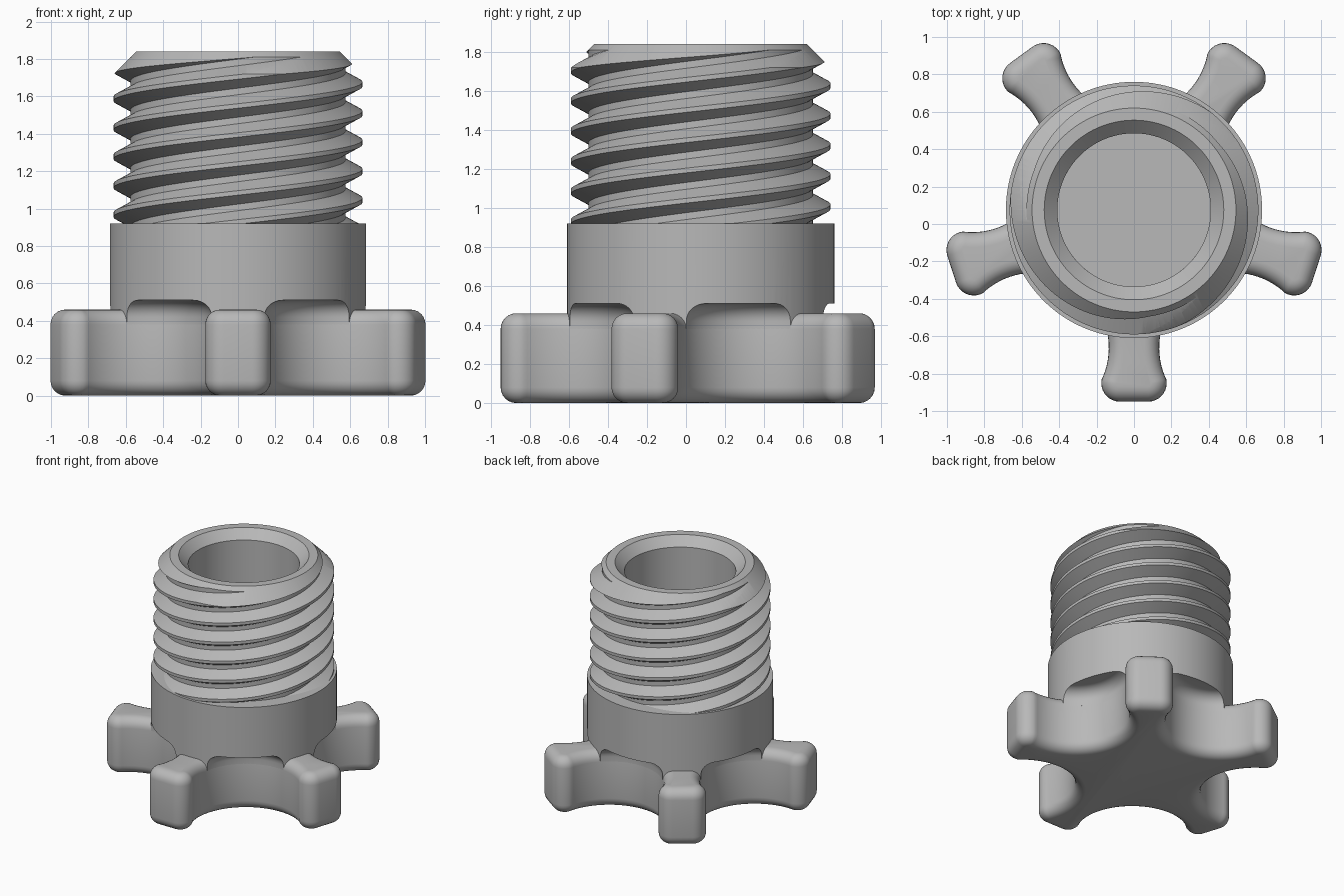
import bpy
import bmesh
from math import sin, cos, pi, radians, atan2

AXIS_Y = 0.075
ARMS = 5
GAP_DIST, GAP_R = 0.91, 0.40      # round scallop between two arms
STAR_TOP, COLLAR_TOP, TOP = 0.46, 0.92, 1.84
PITCH, STARTS = 0.155, 3
ROOT_R, CREST_R = 0.575, 0.665

if "Cube" in bpy.data.objects:
    bpy.data.objects.remove(bpy.data.objects["Cube"], do_unlink=True)

grey = bpy.data.materials.new("plain grey")
grey.use_nodes = True
colour = (0.48, 0.48, 0.48, 1)
grey.diffuse_color = colour
grey.node_tree.nodes["Principled BSDF"].inputs["Base Color"].default_value = colour


def finish_mesh(bm, name, x=0.0, y=AXIS_Y):
    bmesh.ops.recalc_face_normals(bm, faces=bm.faces[:])
    mesh = bpy.data.meshes.new(name)
    bm.to_mesh(mesh)
    bm.free()
    mesh.materials.append(grey)
    obj = bpy.data.objects.new(name, mesh)
    obj.location = (x, y, 0)
    bpy.context.collection.objects.link(obj)
    return obj


def loft(bm, rings):
    """Skin between equal, closed rings of vertices."""
    for a, b in zip(rings, rings[1:]):
        n = len(a)
        for i in range(n):
            bm.faces.new((a[i], a[(i + 1) % n], b[(i + 1) % n], b[i]))


def lathe(name, profile, closed=False, x=0.0, y=AXIS_Y, n=128):
    """Turn (radius, z) points round the axis; cap the ends or join them."""
    bm = bmesh.new()
    rings = [[bm.verts.new((r * cos(2 * pi * i / n), r * sin(2 * pi * i / n), z))
              for i in range(n)] for r, z in profile]
    if closed:
        loft(bm, rings + rings[:1])
    else:
        loft(bm, rings)
        bm.faces.new(rings[0])
        bm.faces.new(rings[-1])
    return finish_mesh(bm, name, x, y)


def boolean(obj, tool, operation):
    mod = obj.modifiers.new("cut", 'BOOLEAN')
    mod.operation, mod.solver, mod.object = operation, 'EXACT', tool
    bpy.context.view_layer.objects.active = obj
    bpy.ops.object.modifier_apply(modifier=mod.name)
    bpy.data.objects.remove(tool, do_unlink=True)


def smooth(obj, angle=32):
    bpy.ops.object.select_all(action='DESELECT')
    obj.select_set(True)
    bpy.context.view_layer.objects.active = obj
    bpy.ops.object.shade_smooth_by_angle(angle=radians(angle))


def arc(cx, cy, r, start, end, n):
    return [(cx + r * cos(start + (end - start) * i / n),
             cy + r * sin(start + (end - start) * i / n)) for i in range(n + 1)]


def star_outline(inset):
    """Five rounded arms joined by scallops, shrunk evenly by inset."""
    half = pi / ARMS
    cx, cy = GAP_DIST * cos(half), GAP_DIST * sin(half)
    kx, ky, q = 0.925, 0.075, 0.10
    meet = atan2(ky - cy, kx - cx)
    side = arc(cx, cy, GAP_R + inset, half - pi, meet, 18)
    side += arc(kx, ky, q - inset, meet + pi, 0, 10)[1:]
    arm = [(a, -l) for a, l in side] + [(a, l) for a, l in side[:0:-1]]
    points = []
    for k in range(ARMS):
        t = -pi / 2 + 2 * pi * k / ARMS
        points += [(a * cos(t) - l * sin(t), a * sin(t) + l * cos(t)) for a, l in arm]
    return points


# Star-shaped grip with rounded upper and lower edges
EDGE = 0.08
steps = [(EDGE * (1 - sin(pi / 2 * i / 6)), EDGE * (1 - cos(pi / 2 * i / 6)))
         for i in range(7)]
layers = steps + [(o, STAR_TOP - z) for o, z in reversed(steps)]
bm = bmesh.new()
rings = [[bm.verts.new((x, y, z)) for x, y in star_outline(o)] for o, z in layers]
loft(bm, rings)
bm.faces.new(rings[0])
bm.faces.new(rings[-1])
smooth(finish_mesh(bm, "star_grip"))

# Collar with the floor of the bore, hollowed above each scallop
BORE = 0.41
collar = lathe("collar", [(0.685, STAR_TOP - EDGE), (0.685, COLLAR_TOP),
                          (BORE, COLLAR_TOP), (BORE, STAR_TOP + 0.01)])
for k in range(ARMS):
    t = -pi / 2 + pi / ARMS + 2 * pi * k / ARMS
    profile = [(GAP_R, 0.2)] + arc(GAP_R - 0.09, 0.42, 0.09, 0, pi / 2, 8)
    cutter = lathe("scallop_cutter", profile, x=GAP_DIST * cos(t),
                   y=AXIS_Y + GAP_DIST * sin(t), n=96)
    boolean(collar, cutter, 'DIFFERENCE')
smooth(collar)

# Three-start screw thread: profile rows that climb round the axis
SEGMENTS, PERIODS = 144, 13
thread_profile = [(-0.06, ROOT_R), (-0.012, CREST_R), (0.012, CREST_R), (0.06, ROOT_R)]
bm = bmesh.new()
columns = []
for i in range(SEGMENTS):
    t = 2 * pi * i / SEGMENTS
    base = 1.51 - 8 * PITCH + STARTS * PITCH * i / SEGMENTS
    columns.append([bm.verts.new((r * cos(t), r * sin(t), base + k * PITCH + dz))
                    for k in range(PERIODS) for dz, r in thread_profile])
shift = STARTS * len(thread_profile)
for i in range(SEGMENTS):
    a, b = columns[i], columns[(i + 1) % SEGMENTS]
    if i == SEGMENTS - 1:
        b = b[shift:]
    for j in range(min(len(a), len(b)) - 1):
        bm.faces.new((a[j], b[j], b[j + 1], a[j + 1]))
for z, direction in ((COLLAR_TOP - 0.04, -1), (TOP + 0.04, 1)):
    bmesh.ops.bisect_plane(bm, geom=bm.verts[:] + bm.edges[:] + bm.faces[:],
                           plane_co=(0, 0, z), plane_no=(0, 0, direction),
                           clear_outer=True)
    rim = [e for e in bm.edges if e.is_boundary
           and all(abs(v.co.z - z) < 0.0001 for v in e.verts)]
    bmesh.ops.holes_fill(bm, edges=rim, sides=0)
thread = finish_mesh(bm, "threaded_neck")

# Trim the thread to a tube with chamfered mouth
tube = lathe("thread_envelope", [(0.745, COLLAR_TOP), (0.745, TOP - 0.2), (0.545, TOP),
                                 (0.48, TOP), (BORE, TOP - 0.07), (BORE, COLLAR_TOP)],
             closed=True, n=144)
boolean(thread, tube, 'INTERSECT')
smooth(thread, 25)
